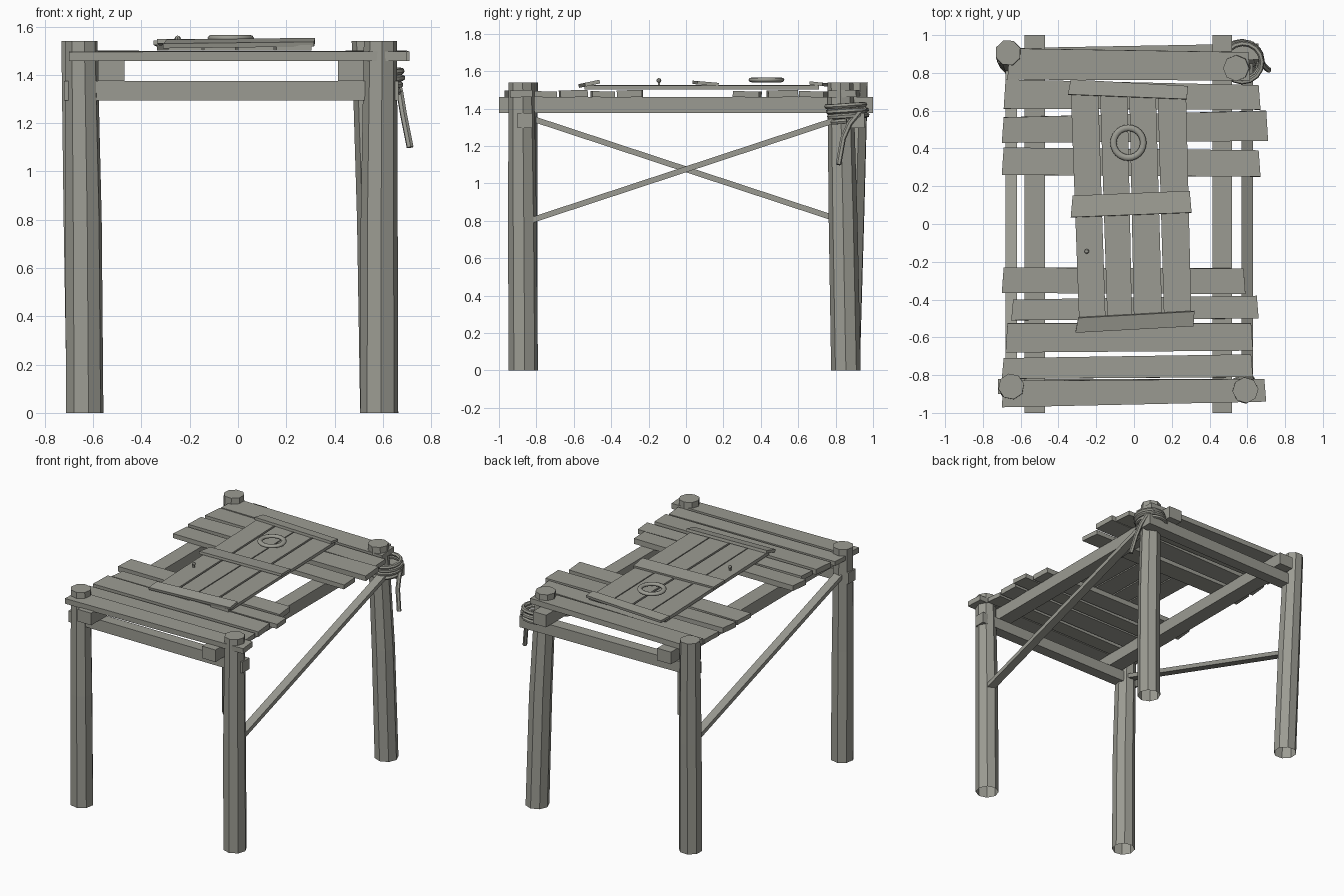
import bpy, bmesh, math
from mathutils import Vector, Matrix

if "Cube" in bpy.data.objects:
    bpy.data.objects.remove(bpy.data.objects["Cube"])

wood = bpy.data.materials.new("weathered_grey_wood")
wood.diffuse_color = (0.33, 0.33, 0.29, 1)
wood.use_nodes = True
wood.node_tree.nodes["Principled BSDF"].inputs["Base Color"].default_value = wood.diffuse_color


def finish(name, bm):
    bmesh.ops.recalc_face_normals(bm, faces=bm.faces)
    me = bpy.data.meshes.new(name)
    bm.to_mesh(me)
    bm.free()
    me.materials.append(wood)
    ob = bpy.data.objects.new(name, me)
    bpy.context.collection.objects.link(ob)
    return ob


def slab(name, corners, z0, z1, tilt=0):
    """Board from four plan corners, optionally tipped about its long x axis."""
    bm = bmesh.new()
    rings = [[bm.verts.new((x, y, z)) for x, y in corners] for z in (z0, z1)]
    bm.faces.new(rings[0])
    bm.faces.new(rings[1])
    for i in range(4):
        j = (i + 1) % 4
        bm.faces.new((rings[0][i], rings[0][j], rings[1][j], rings[1][i]))
    if tilt:
        c = sum((v.co for v in bm.verts), Vector()) / 8
        bmesh.ops.rotate(bm, verts=bm.verts, cent=c,
                         matrix=Matrix.Rotation(math.radians(tilt), 3, 'X'))
    return finish(name, bm)


def box(name, x0, x1, y0, y1, z0, z1):
    return slab(name, [(x0, y0), (x1, y0), (x1, y1), (x0, y1)], z0, z1)


def leg(name, foot, mid, top, turn):
    """Rough log: capped on top, open underneath."""
    bm = bmesh.new()
    rings = []
    for (cx, cy), z, r in ((foot, 0, .079), (mid, .8, .077), (top, 1.54, .069)):
        rings.append([bm.verts.new((cx + r * math.cos(a), cy + r * math.sin(a), z))
                      for a in (turn + k * math.tau / 8 for k in range(8))])
    for a, b in zip(rings, rings[1:]):
        for i in range(8):
            j = (i + 1) % 8
            bm.faces.new((a[i], a[j], b[j], b[i]))
    bm.faces.new(rings[-1])
    return finish(name, bm)


def brace(name, x, z_front, z_back):
    ya, yb, h = -.85, .85, .016
    bm = bmesh.new()
    ends = []
    for y, z in ((ya, z_front), (yb, z_back)):
        ends.append([bm.verts.new((x + dx, y, z + dz)) for dx, dz in
                     ((-.03, -h), (.03, -h), (.03, h), (-.03, h))])
    bm.faces.new(ends[0])
    bm.faces.new(ends[1])
    for i in range(4):
        j = (i + 1) % 4
        bm.faces.new((ends[0][i], ends[0][j], ends[1][j], ends[1][i]))
    return finish(name, bm)


def rope(name, points, radius):
    cu = bpy.data.curves.new(name, 'CURVE')
    cu.dimensions = '3D'
    cu.bevel_depth = radius
    cu.bevel_resolution = 1
    cu.use_fill_caps = True
    sp = cu.splines.new('POLY')
    sp.points.add(len(points) - 1)
    for p, co in zip(sp.points, points):
        p.co = (*co, 1)
    cu.materials.append(wood)
    ob = bpy.data.objects.new(name, cu)
    bpy.context.collection.objects.link(ob)
    bpy.ops.object.select_all(action='DESELECT')
    ob.select_set(True)
    bpy.context.view_layer.objects.active = ob
    bpy.ops.object.convert(target='MESH')
    bpy.ops.object.shade_smooth_by_angle(angle=math.radians(50))
    return ob


# Legs
leg("front_left_leg", (-.635, -.87), (-.64, -.87), (-.65, -.86), .2)
leg("front_right_leg", (.585, -.87), (.585, -.875), (.59, -.88), .1)
leg("back_left_leg", (-.635, .855), (-.65, .88), (-.667, .907), .35)
leg("back_right_leg", (.585, .855), (.57, .84), (.54, .825), .0)

# Long rails and end crossbeams
box("left_rail", -.58, -.47, -1, 1, 1.375, 1.462)
box("right_rail", .415, .52, -1, 1, 1.375, 1.462)
box("front_crossbeam", -.72, .665, -.90, -.82, 1.295, 1.375)
slab("back_crossbeam", [(-.72, .85), (.66, .87), (.66, .955), (-.72, .93)], 1.295, 1.375)

# Diagonal side braces
brace("right_brace", .60, .795, 1.355)
brace("left_brace", -.65, 1.355, .795)

# Tabletop planks: left x, left y range, right x, right y range
planks = [(-.67, .765, .93, .615, .76, .91), (-.69, .61, .765, .67, .605, .735),
          (-.70, .43, .565, .71, .44, .60), (-.70, .26, .405, .67, .25, .39),
          (-.70, -.365, -.23, .59, -.37, -.235), (-.65, -.51, -.40, .66, -.50, -.38),
          (-.68, -.68, -.525, .63, -.67, -.525), (-.70, -.82, -.71, .63, -.81, -.69),
          (-.70, -.97, -.83, .70, -.94, -.82)]
for i, (xl, a, b, xr, c, d) in enumerate(planks):
    slab(f"top_plank_{i + 1}", [(xl, a), (xr, c), (xr - .01, d), (xl + .01, b)],
         1.46, 1.498 - .006 * (i % 2), (1.5, -1)[i % 2])

# Loose panel: four boards held by three battens
front_x = (-.295, -.145, -.005, .155, .31)
back_x = (-.34, -.185, -.03, .12, .28)
for i in range(4):
    g = .005
    yf = -.53 - .012 * (i % 2)
    slab(f"panel_board_{i + 1}", [(front_x[i] + g, yf), (front_x[i + 1] - g, yf),
         (back_x[i + 1] - g, .71), (back_x[i] + g, .71)], 1.502, 1.526 - .003 * (i % 2))
slab("panel_batten_front", [(-.31, -.575), (.315, -.54), (.32, -.46), (-.295, -.495)],
     1.522, 1.542, 12)
slab("panel_batten_middle", [(-.335, .035), (.305, .06), (.295, .175), (-.325, .15)],
     1.525, 1.543, -5)
slab("panel_batten_back", [(-.35, .685), (.28, .66), (.285, .73), (-.335, .765)],
     1.522, 1.54, -6)

# Pull ring and peg on the panel
bpy.ops.mesh.primitive_torus_add(major_radius=.079, minor_radius=.017, major_segments=24,
                                 minor_segments=8, location=(-.03, .43, 1.553))
ring = bpy.context.object
ring.name = "pull_ring"
ring.scale.z = .75
ring.data.materials.append(wood)
bpy.ops.object.shade_smooth_by_angle(angle=math.radians(50))
bpy.ops.mesh.primitive_uv_sphere_add(segments=8, ring_count=6, radius=.013,
                                     location=(-.25, -.145, 1.55))
peg = bpy.context.object
peg.name = "panel_peg"
peg.data.materials.append(wood)
box("peg_stem", -.256, -.244, -.151, -.139, 1.52, 1.548)

# Rope wound round the back right leg, with a hanging tail
coil = []
turns, steps = 3.5, 16
for k in range(int(turns * steps) + 1):
    t = k / steps
    a = math.tau * t + math.pi
    r = .10 + .008 * math.sin(5 * t)
    coil.append((.572 + r * math.cos(a), .86 + r * math.sin(a),
                 1.43 - .028 * t + .012 * math.sin(a)))
rope("rope_coil", coil, .014)
rope("rope_tail", [(.62, .955, 1.40), (.66, .92, 1.375), (.672, .875, 1.32),
                   (.685, .84, 1.24), (.713, .815, 1.10)], .015)
